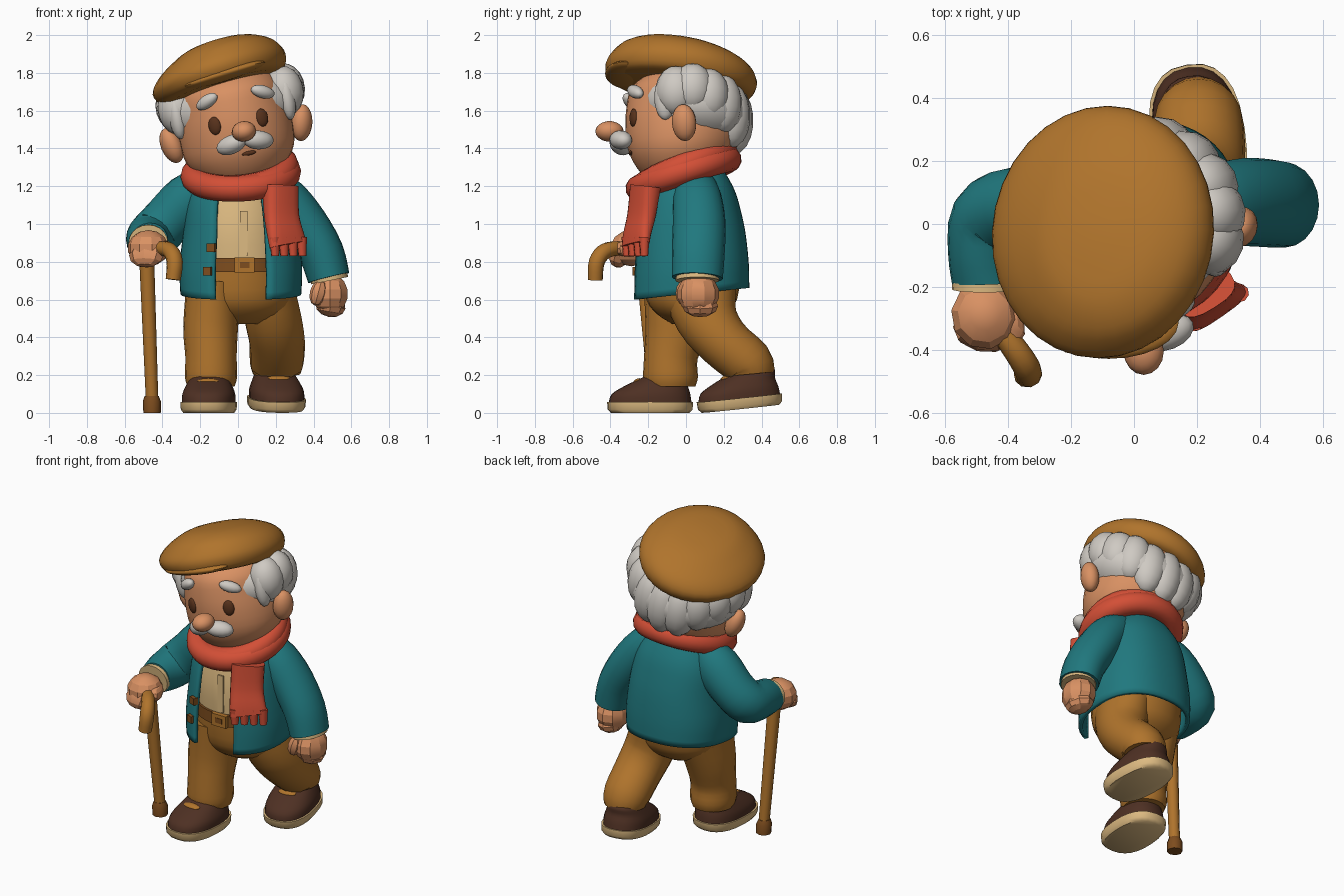
import bpy, bmesh
from math import sin, cos, pi, radians, atan2, copysign
from mathutils import Vector, Matrix, Euler

cube = bpy.data.objects.get("Cube")
if cube:
    bpy.data.objects.remove(cube, do_unlink=True)


def material(name, *rgb):
    lin = [((c / 255 + .055) / 1.055) ** 2.4 for c in rgb] + [1]
    m = bpy.data.materials.new(name)
    m.use_nodes = True
    m.diffuse_color = lin
    bsdf = m.node_tree.nodes["Principled BSDF"]
    bsdf.inputs["Base Color"].default_value = lin
    bsdf.inputs["Roughness"].default_value = .8
    return m


TAN = material("ochre cloth", 176, 116, 44)
TEAL = material("teal wool", 32, 120, 126)
RED = material("red knit", 211, 79, 54)
SKIN = material("skin", 217, 145, 99)
WHITE = material("white hair", 207, 202, 195)
DARK = material("dark leather", 78, 48, 35)
CREAM = material("cream", 222, 187, 130)
BELT = material("belt brown", 126, 77, 30)
EYE = material("eye brown", 88, 50, 28)


def finish(name, bm, mat, angle=50):
    mesh = bpy.data.meshes.new(name)
    bm.to_mesh(mesh)
    bm.free()
    mesh.materials.append(mat)
    ob = bpy.data.objects.new(name, mesh)
    bpy.context.collection.objects.link(ob)
    bpy.ops.object.select_all(action='DESELECT')
    ob.select_set(True)
    bpy.context.view_layer.objects.active = ob
    bpy.ops.object.shade_smooth_by_angle(angle=radians(angle))
    return ob


def smooth_path(stations, steps):
    # Catmull-Rom interpolation through the stations
    p = [Vector(s) for s in stations]
    out = []
    for i in range(len(p) - 1):
        a, b, c, d = p[max(i - 1, 0)], p[i], p[i + 1], p[min(i + 2, len(p) - 1)]
        for k in range(steps):
            t = k / steps
            out.append(b + (c - a) * (t / 2) + (a * 2 - b * 5 + c * 4 - d) * (t * t / 2)
                       + (b * 3 - a - c * 3 + d) * (t ** 3 / 2))
    return out + [p[-1]]


def loft_mesh(stations, n=20, steps=3, flat=False, ref=(1, 0, 0), power=1, base=Matrix()):
    # stations: x, y, z, first radius, second radius
    path = smooth_path(stations, steps)
    bm = bmesh.new()
    rings = []
    for i, s in enumerate(path):
        u, v = Vector((1, 0, 0)), Vector((0, 1, 0))
        if not flat:
            t = (path[min(i + 1, len(path) - 1)].xyz - path[max(i - 1, 0)].xyz).normalized()
            r = Vector(ref)
            u = (r - t * r.dot(t)).normalized()
            v = t.cross(u)
        ring = []
        for k in range(n):
            c, q = [copysign(abs(f) ** power, f) for f in (cos(2 * pi * k / n), sin(2 * pi * k / n))]
            ring.append(bm.verts.new(base @ (s.xyz + u * s[3] * c + v * s[4] * q)))
        rings.append(ring)
    for a, b in zip(rings, rings[1:]):
        for k in range(n):
            bm.faces.new((a[k], a[k - 1], b[k - 1], b[k]))
    bm.faces.new(rings[0])
    bm.faces.new(rings[-1][::-1])
    bmesh.ops.recalc_face_normals(bm, faces=bm.faces)
    return bm


def loft(name, mat, stations, **kw):
    return finish(name, loft_mesh(stations, **kw), mat)


def blob(name, mat, loc, size, rot=(0, 0, 0), base=Matrix(), seg=16, angle=50):
    m = base @ Matrix.LocRotScale(Vector(loc), Euler([radians(r) for r in rot]), Vector(size))
    bm = bmesh.new()
    bmesh.ops.create_uvsphere(bm, u_segments=seg, v_segments=seg // 2 + 2, radius=1, matrix=m)
    return finish(name, bm, mat, angle)


def box(name, mat, loc, size, yaw=0):
    m = Matrix.LocRotScale(Vector(loc), Euler((0, 0, radians(yaw))), Vector(size))
    bm = bmesh.new()
    bmesh.ops.create_cube(bm, size=1, matrix=m)
    return finish(name, bm, mat, 30)


# Head, tilted sideways
HEAD = Matrix.Translation((-.015, 0, 1.52)) @ Matrix.Rotation(radians(-10), 4, 'Y')
loft("head", SKIN, [(0, -.04, -.32, .12, .12), (0, -.035, -.25, .22, .205), (0, -.02, -.15, .29, .28),
                    (0, -.005, -.02, .305, .315), (0, 0, .1, .29, .315), (0, 0, .2, .27, .29),
                    (0, 0, .28, .2, .2)], n=32, flat=True, base=HEAD)
blob("nose", SKIN, (.04, -.405, -.037), (.065, .075, .054), base=HEAD)
blob("mouth", EYE, (.045, -.292, -.155), (.04, .012, .012), base=HEAD)
for side, s in (("right", -1), ("left", 1)):
    blob(side + "_ear", SKIN, (s * .35, -.01, -.045), (.055, .066, .098), (0, s * 14, s * -20), HEAD)
    blob(side + "_eye", EYE, (.02 + s * .127, -.288 + s * .01, .018), (.035, .018, .048),
         (0, 0, s * 22), HEAD)
    blob(side + "_eyebrow", WHITE, (.025 + s * .15, -.28 + s * .012, .152), (.07, .035, .034),
         (0, s * 22, s * 28), HEAD)
    blob(side + "_moustache", WHITE, (.035 + s * .072, -.345, -.095), (.087, .055, .05),
         (0, s * 12, s * 22), HEAD)
    blob(side + "_sideburn", WHITE, (s * .295, -.11, .1), (.045, .058, .12), base=HEAD)

# Hair: a soft mass with tufts around the back of the head
blob("hair_mass", WHITE, (0, .04, .075), (.368, .31, .2), (-12, 0, 0), HEAD, 24)
for i in range(11):
    turn = 21 * (i - 5)
    a = radians(turn)
    side = sin(a) ** 2
    blob(f"hair_tuft_{i + 1}", WHITE, (.3 * sin(a), .01 + .245 * cos(a), .02 + .125 * side + .008 * (i % 2)),
         (.11, .102, .18 - .05 * side), (0, 0, -turn), HEAD, 14)

# Flat cap
CAP = (Matrix.Translation((-.1, -.025, 1.793)) @ Matrix.Rotation(radians(-17), 4, 'Y')
       @ Matrix.Rotation(radians(-8), 4, 'X'))
loft("cap", TAN, [(0, 0, -.08, .3, .33), (0, 0, -.06, .345, .385), (0, 0, 0, .368, .405),
                  (.015, 0, .06, .335, .375), (.03, -.015, .11, .268, .31), (.03, -.03, .15, .17, .2),
                  (.03, -.03, .165, .04, .04)], n=32, flat=True, base=CAP)
blob("cap_brim", TAN, (.02, -.285, -.05), (.23, .115, .035), (4, 0, 0), CAP, 24)

# Scarf wraps, hanging tail and tassels
for i, (z, major, minor, tilt, roll) in enumerate([(1.265, .25, .07, 18, -3), (1.288, .243, .064, 22, -6)]):
    bpy.ops.mesh.primitive_torus_add(major_segments=36, minor_segments=12, major_radius=major,
                                     minor_radius=minor, location=(.015, -.013, z),
                                     rotation=(radians(tilt), radians(roll), 0))
    wrap = bpy.context.object
    wrap.name = f"scarf_wrap_{i + 1}"
    wrap.data.materials.append(RED)
    bpy.ops.object.shade_smooth_by_angle(angle=radians(60))
ACROSS = Vector((.84, .54, 0))
loft("scarf_tail", RED, [(.225, -.215, 1.2, .1, .06), (.23, -.235, 1.05, .1, .05),
                         (.25, -.258, .95, .108, .04), (.265, -.267, .89, .115, .032)],
     ref=ACROSS, power=.7)
for i in range(4):
    top = Vector((.265, -.267, .93)) + ACROSS * (i - 1.5) * .057
    loft(f"scarf_tassel_{i + 1}", RED, [(*top, .03, .028), (*(top + Vector((.004, 0, -.1))), .022, .02)],
         n=8, steps=1, ref=ACROSS)

# Jacket shell, open down the front
bm = loft_mesh([(.015, .02, .6, .32, .315), (.015, .02, .75, .325, .312), (.015, .018, .95, .305, .295),
                (.01, .018, 1.1, .285, .265), (.01, .02, 1.2, .245, .228), (.01, .02, 1.3, .16, .17)],
               n=48, flat=True, power=.86)
gone = []
for f in bm.faces:
    c = f.calc_center_median()
    if len(f.verts) > 4 or abs(atan2(c.x - .013, .02 - c.y)) < radians(26):
        gone.append(f)
bmesh.ops.delete(bm, geom=gone, context='FACES')
for v in bm.verts:
    v.co.z += .1 * (v.co.y + .28) * min(1, max(0, (1.05 - v.co.z) / .4))
jacket = finish("jacket", bm, TEAL)
solid = jacket.modifiers.new("thickness", 'SOLIDIFY')
solid.thickness = .025
solid.offset = -1
for i, (x, z) in enumerate([(-.14, .875), (-.16, .75)]):
    box(f"jacket_button_{i + 1}", BELT, (x, -.262, z), (.045, .03, .045), -22)

# Shirt, belt and buckle
loft("shirt", CREAM, [(.01, .03, .78, .275, .25), (0, .03, .95, .27, .255), (0, .02, 1.1, .25, .225),
                      (0, .02, 1.25, .19, .19)], n=32, flat=True)
box("shirt_placket", CREAM, (.03, -.222, .95), (.04, .01, .24))
loft("belt", BELT, [(.01, .03, .745, .283, .268), (.01, .03, .82, .283, .268)], n=40, steps=1, flat=True)
box("buckle_frame", TAN, (.035, -.24, .783), (.105, .026, .078))
box("buckle_centre", BELT, (.035, -.25, .783), (.05, .012, .032))

# Sleeves and cuffs
loft("right_sleeve", TEAL, [(-.17, .04, 1.2, .1, .11), (-.26, .05, 1.13, .13, .14), (-.38, .05, 1.01, .13, .135),
                            (-.455, .01, .93, .13, .135), (-.475, -.1, .91, .115, .12),
                            (-.475, -.19, .905, .107, .097)], ref=(1, -.6, .7))
loft("left_sleeve", TEAL, [(.16, .05, 1.2, .1, .11), (.25, .06, 1.13, .12, .13), (.35, .07, 1, .125, .14),
                           (.44, .065, .85, .12, .14), (.48, .06, .715, .112, .135)])
loft("right_cuff", CREAM, [(-.475, -.17, .906, .102, .092), (-.475, -.208, .902, .104, .094)], steps=1)
loft("left_cuff", CREAM, [(.478, .06, .735, .1, .115), (.485, .06, .7, .1, .115)], steps=1)

# Faceted mitten-like hands
blob("right_hand", SKIN, (-.475, -.29, .872), (.11, .112, .096), (0, 0, 10), seg=10, angle=25)
blob("right_fingers", SKIN, (-.485, -.35, .835), (.095, .055, .068), (-20, 0, -15), seg=8, angle=25)
blob("right_thumb", SKIN, (-.39, -.3, .87), (.04, .085, .045), (0, 0, 15), seg=8, angle=25)
blob("left_hand", SKIN, (.487, .065, .63), (.1, .112, .108), seg=10, angle=25)
blob("left_fingers", SKIN, (.49, .075, .565), (.08, .095, .058), (0, 10, 0), seg=8, angle=25)
blob("left_thumb", SKIN, (.425, -.01, .635), (.045, .045, .07), (0, 15, 0), seg=8, angle=25)

# Walking stick
loft("cane_shaft", TAN, [(-.455, -.165, .07, .033, .033), (-.485, -.235, .86, .04, .04)], n=10, steps=1)
loft("cane_tip", BELT, [(-.455, -.162, 0, .046, .046), (-.456, -.164, .06, .048, .048),
                        (-.457, -.166, .09, .037, .037)], n=8, steps=1, flat=True)
loft("cane_handle", TAN, [(-.48, -.25, .845, .036, .036), (-.42, -.34, .87, .038, .038),
                          (-.36, -.425, .858, .042, .042), (-.335, -.472, .8, .043, .043),
                          (-.343, -.48, .705, .04, .04)], n=10, steps=4, ref=(1, .6, 0))

# Trousers
loft("trouser_seat", TAN, [(.01, .03, .755, .278, .26), (.01, .03, .6, .275, .24), (.015, .03, .52, .22, .18),
                           (.015, .03, .47, .11, .1)], n=28, flat=True)
loft("right_trouser_leg", TAN, [(-.13, -.01, .66, .145, .22), (-.145, -.05, .45, .145, .168),
                                (-.143, -.08, .3, .136, .142), (-.143, -.082, .19, .138, .145),
                                (-.143, -.082, .14, .125, .132)])
loft("left_trouser_leg", TAN, [(.15, .07, .66, .145, .2), (.185, .11, .5, .15, .165), (.207, .2, .375, .147, .142),
                               (.205, .325, .265, .142, .135), (.205, .345, .205, .125, .122)])

# Shoes; the trailing one has its heel lifted
for side, loc, rot in (("right", (-.155, -.19, 0), (0, 0, -3)), ("left", (.203, .288, .022), (6, 0, 9))):
    shoe = Matrix.LocRotScale(Vector(loc), Euler([radians(r) for r in rot]), Vector((1, 1, 1)))
    loft(side + "_sole", CREAM, [(0, 0, 0, .135, .208), (0, 0, .018, .148, .225), (0, 0, .058, .15, .228)],
         n=24, steps=1, flat=True, power=.8, base=shoe)
    loft(side + "_shoe", DARK, [(0, 0, .05, .142, .22), (0, .005, .1, .14, .208), (0, .035, .145, .122, .165),
                                (0, .08, .185, .1, .125), (0, .09, .21, .085, .095)],
         n=24, flat=True, power=.85, base=shoe)
    blob(side + "_lace", TAN, (0, -.065, .168), (.06, .025, .014), (20, 0, 0), shoe, 10)
